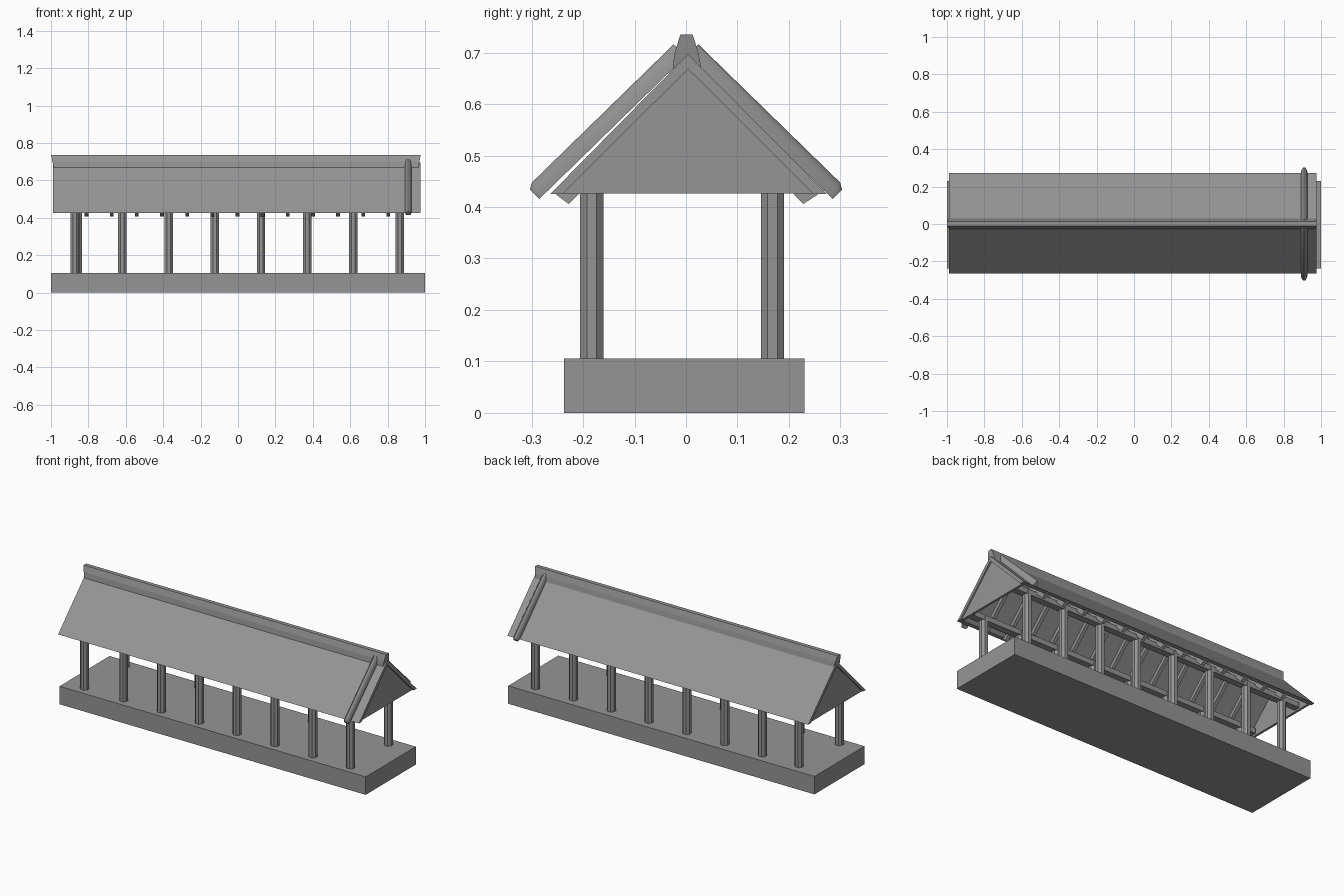
import bpy, bmesh
from math import pi, cos, sin
from mathutils import Vector

cube = bpy.data.objects.get("Cube")
if cube:
    bpy.data.objects.remove(cube, do_unlink=True)

grey = bpy.data.materials.new("stone_grey")
grey.use_nodes = True
COLOUR = (0.3, 0.3, 0.3, 1)
grey.diffuse_color = COLOUR
grey.node_tree.nodes["Principled BSDF"].inputs["Base Color"].default_value = COLOUR


def finish(name, bm):
    bmesh.ops.recalc_face_normals(bm, faces=bm.faces)
    mesh = bpy.data.meshes.new(name)
    bm.to_mesh(mesh)
    bm.free()
    mesh.materials.append(grey)
    obj = bpy.data.objects.new(name, mesh)
    bpy.context.collection.objects.link(obj)
    return obj


def loft(name, rings):
    """Join matching closed rings into a capped solid."""
    bm = bmesh.new()
    loops = [[bm.verts.new(p) for p in ring] for ring in rings]
    n = len(loops[0])
    for a, b in zip(loops, loops[1:]):
        for i in range(n):
            j = (i + 1) % n
            bm.faces.new((a[i], a[j], b[j], b[i]))
    bm.faces.new(loops[0])
    bm.faces.new(loops[-1])
    return finish(name, bm)


def extrude_x(name, profile, x0, x1):
    return loft(name, [[(x, y, z) for y, z in profile] for x in (x0, x1)])


def box(name, x0, x1, y0, y1, z0, z1):
    return extrude_x(name, [(y0, z0), (y1, z0), (y1, z1), (y0, z1)], x0, x1)


# Plinth
box("plinth", -1, 1, -0.237, 0.23, 0, 0.106)

# Two rows of eight-sided posts, each with a long beam on top
def post(name, x, y, radius=0.0245):
    angles = [pi / 8 + i * pi / 4 for i in range(8)]
    loft(name, [[(x + radius * cos(a), y + radius * sin(a), z) for a in angles]
                for z in (0.1, 0.45)])

for row, y, end in (("front", -0.183, -0.873), ("back", 0.168, -0.857)):
    for i in range(8):
        x = end if i == 0 else -0.865 + i * 0.247
        post(f"{row}_post_{i + 1}", x, y)
    box(f"{row}_beam", -0.96, 0.95, y - 0.02, y + 0.02, 0.428, 0.458)

# Pitched roof shell
extrude_x("roof", [(0.274, 0.425), (0.004, 0.697), (-0.264, 0.425),
                   (-0.24, 0.425), (0.004, 0.668), (0.248, 0.425)], -0.99, 0.975)

# Gable walls closing both ends
gable = [(-0.245, 0.426), (0.252, 0.426), (0.004, 0.672)]
extrude_x("left_gable", gable, 0.953, 0.966)
extrude_x("right_gable", gable, -0.983, -0.97)

# Rafters with feet showing under the eaves
rafter = [(0.256, 0.424), (0.002, 0.672), (-0.252, 0.424),
          (-0.228, 0.406), (0.002, 0.634), (0.228, 0.406)]
for i in range(13):
    x = -0.81 + i * 0.1345
    extrude_x(f"rafter_{i + 1}", rafter, x - 0.01, x + 0.01)

# Ridge cap with flared ends
cap = [(-0.026, 0.668), (0.03, 0.668), (0.024, 0.7), (0.013, 0.735),
       (-0.011, 0.735), (-0.022, 0.7)]

def cap_ring(bottom, top):
    return [(bottom + (top - bottom) * (z - 0.668) / 0.067, y, z) for y, z in cap]

loft("ridge_cap", [cap_ring(-0.985, -1), cap_ring(0.965, 0.976)])

# Rounded verge ribs running down each slope
def rib(name, side):
    top = Vector((0.91, side * 0.005, 0.697))
    foot = Vector((0.91, side * 0.285, 0.424))
    out = Vector((0, side * 0.7, 0.714))
    down = (foot - top).normalized()
    section = [(cos(i * pi / 8), sin(i * pi / 8)) for i in range(9)]

    def ring(centre, wide, high):
        return [centre + Vector((wide * c, 0, 0)) + out * (high * s - 0.006)
                for c, s in section]
    obj = loft(name, [ring(top, 0.017, 0.033), ring(foot - down * 0.006, 0.017, 0.033),
                      ring(foot + down * 0.006, 0.012, 0.026)])
    bpy.ops.object.select_all(action='DESELECT')
    obj.select_set(True)
    bpy.context.view_layer.objects.active = obj
    bpy.ops.object.shade_smooth_by_angle(angle=pi / 6)

rib("front_verge_rib", -1)
rib("back_verge_rib", 1)
